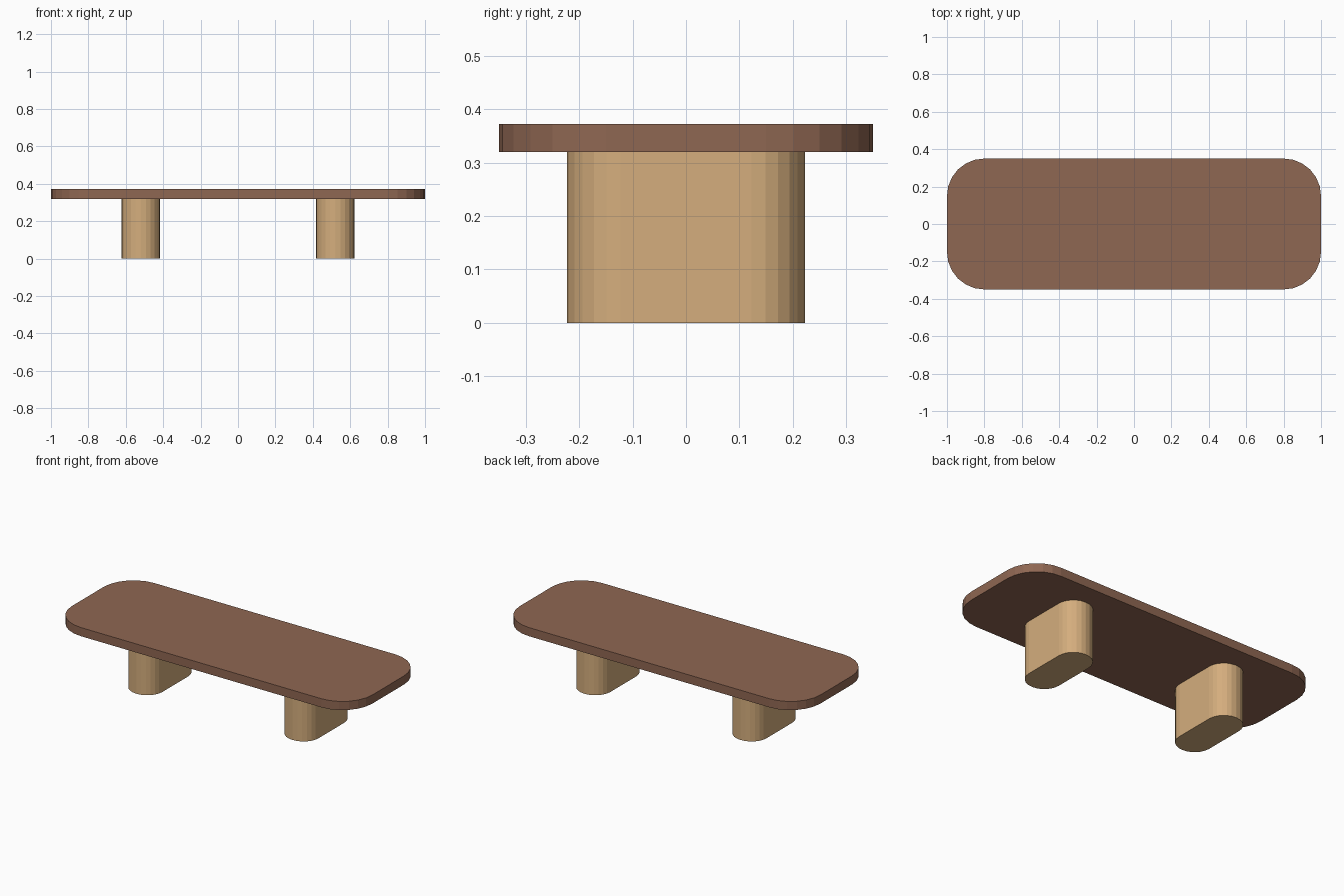
import bpy
import bmesh
from math import cos, sin, pi

cube = bpy.data.objects.get("Cube")
if cube:
    bpy.data.objects.remove(cube, do_unlink=True)


def make_material(name, colour):
    mat = bpy.data.materials.new(name)
    mat.use_nodes = True
    mat.diffuse_color = (*colour, 1)
    mat.node_tree.nodes["Principled BSDF"].inputs["Base Color"].default_value = (*colour, 1)
    return mat


def rounded_slab(name, x, width, depth, bottom, top, radius, mat, segments=6):
    """Extrude a rounded rectangle upwards, with faceted corners."""
    bm = bmesh.new()
    corners = [(1, 1), (-1, 1), (-1, -1), (1, -1)]
    outline = []
    for quarter, (sx, sy) in enumerate(corners):
        cx, cy = sx * (width / 2 - radius), sy * (depth / 2 - radius)
        for i in range(segments + 1):
            a = (quarter + i / segments) * pi / 2
            outline.append(bm.verts.new((cx + radius * cos(a), cy + radius * sin(a), bottom)))
    base = bm.faces.new(outline)
    extruded = bmesh.ops.extrude_face_region(bm, geom=[base], use_keep_orig=True)
    lifted = [g for g in extruded["geom"] if isinstance(g, bmesh.types.BMVert)]
    bmesh.ops.translate(bm, verts=lifted, vec=(0, 0, top - bottom))
    bmesh.ops.recalc_face_normals(bm, faces=bm.faces[:])
    mesh = bpy.data.meshes.new(name)
    bm.to_mesh(mesh)
    bm.free()
    mesh.materials.append(mat)
    obj = bpy.data.objects.new(name, mesh)
    obj.location.x = x
    bpy.context.collection.objects.link(obj)
    return obj


brown_wood = make_material("brown wood", (0.275, 0.135, 0.085))
light_wood = make_material("light wood", (0.66, 0.42, 0.205))

# Table top
rounded_slab("table_top", 0, 2.0, 0.70, 0.32, 0.372, 0.20, brown_wood)

# Pair of rounded block legs
for side, name in ((1, "left_leg"), (-1, "right_leg")):
    rounded_slab(name, side * 0.52, 0.205, 0.445, 0, 0.32, 0.10, light_wood)
